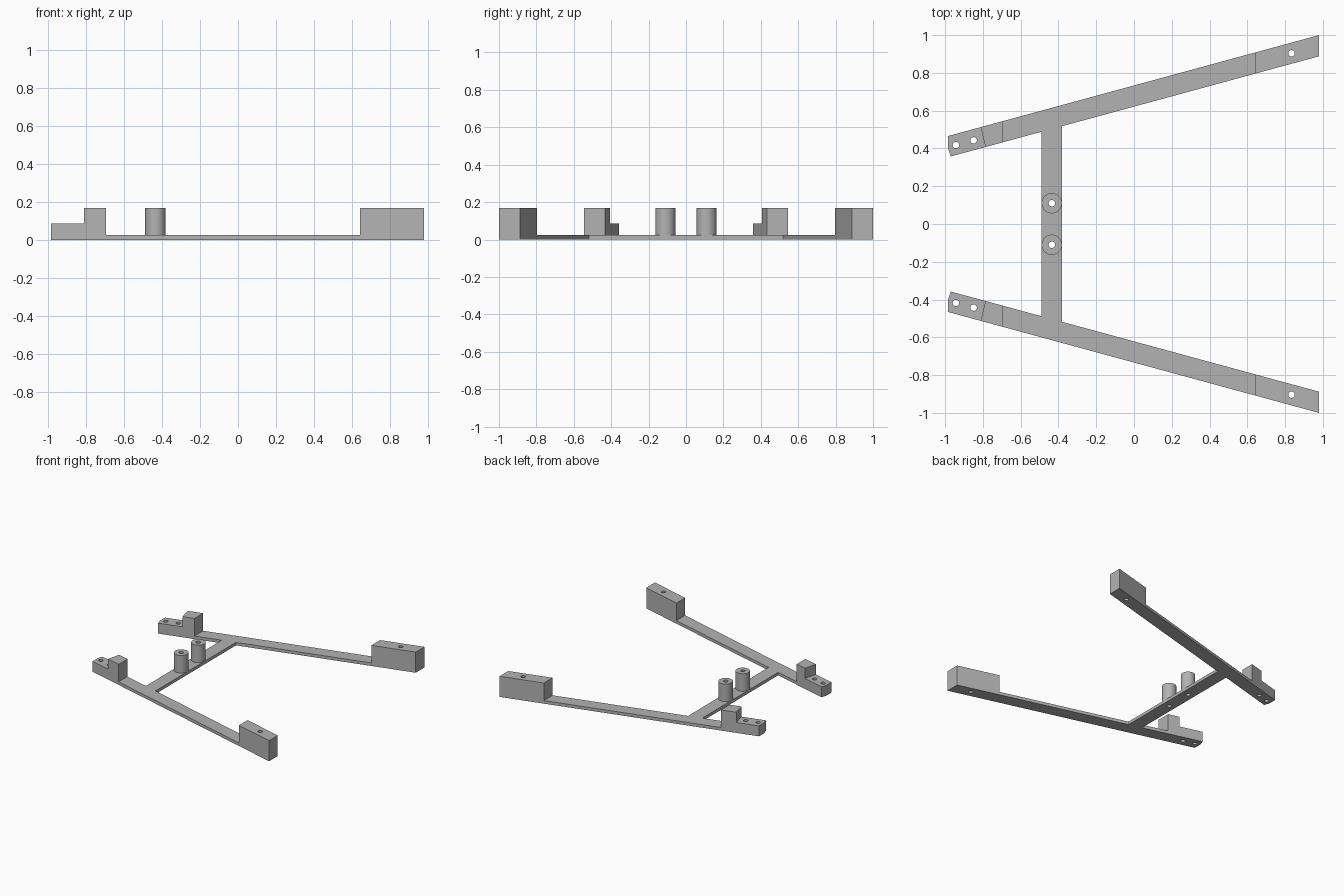
import bpy, bmesh

if "Cube" in bpy.data.objects:
    bpy.data.objects.remove(bpy.data.objects["Cube"])

SLOPE, WIDTH = 0.272, 0.112          # arm splay and arm width along y
PLATE, STEP, TALL = 0.025, 0.085, 0.168
BRIDGE_L, BRIDGE_R = -0.489, -0.381
BOSS_Y = 0.11

grey = bpy.data.materials.new("grey plastic")
grey.diffuse_color = (0.45, 0.45, 0.45, 1)
grey.use_nodes = True
grey.node_tree.nodes["Principled BSDF"].inputs["Base Color"].default_value = grey.diffuse_color


def inner_y(x):
    return 0.888 + SLOPE * (x - 0.98)


def finish(bm, name):
    bmesh.ops.recalc_face_normals(bm, faces=bm.faces)
    mesh = bpy.data.meshes.new(name)
    bm.to_mesh(mesh)
    bm.free()
    mesh.materials.append(grey)
    ob = bpy.data.objects.new(name, mesh)
    bpy.context.collection.objects.link(ob)
    return ob


def loft(name, sections):
    """Skin matching closed sections and cap both ends."""
    bm = bmesh.new()
    rows = [[bm.verts.new(p) for p in s] for s in sections]
    n = len(rows[0])
    for a, b in zip(rows, rows[1:]):
        for i in range(n):
            j = (i + 1) % n
            bm.faces.new((a[i], a[j], b[j], b[i]))
    bm.faces.new(rows[0])
    bm.faces.new(rows[-1])
    return finish(bm, name)


def cylinder(name, x, y, r, z0, z1, sides):
    bpy.ops.mesh.primitive_cylinder_add(vertices=sides, radius=r, depth=z1 - z0,
                                        location=(x, y, (z0 + z1) / 2))
    ob = bpy.context.object
    ob.name = name
    ob.data.materials.append(grey)
    return ob


def activate(ob):
    bpy.ops.object.select_all(action='DESELECT')
    ob.select_set(True)
    bpy.context.view_layer.objects.active = ob


def combine(ob, other, operation):
    mod = ob.modifiers.new("cut", 'BOOLEAN')
    mod.operation, mod.object, mod.solver = operation, other, 'EXACT'
    activate(ob)
    bpy.ops.object.modifier_apply(modifier=mod.name)
    bpy.data.objects.remove(other)


def drill(ob, x, y):
    combine(ob, cylinder("hole_cutter", x, y, 0.017, -0.1, 0.3, 32), 'DIFFERENCE')


# Splayed arm: stepped side profile carried across the width (t: 0 outer, 1 inner)
def arm_section(t, end_x):
    step_x = -0.812 + 0.026 * t
    profile = [(end_x, 0), (0.98, 0), (0.98, TALL), (0.644, TALL), (0.644, PLATE),
               (-0.695, PLATE), (-0.695, TALL), (step_x, TALL), (step_x, STEP), (end_x, STEP)]
    return [(x, inner_y(x) + WIDTH * (1 - t), z) for x, z in profile]


arm = loft("side_arms", [arm_section(0, -0.984), arm_section(0.6, -0.984), arm_section(1, -0.97)])
for hx, hy in ((-0.943, 0.418), (-0.849, 0.443), (0.834, 0.904)):
    drill(arm, hx, hy)

# Second arm on the other side
mirror = arm.modifiers.new("mirror", 'MIRROR')
mirror.use_axis = (False, True, False)
activate(arm)
bpy.ops.object.modifier_apply(modifier=mirror.name)
bpy.ops.object.shade_smooth_by_angle()

# Cross bridge between the arms
corners = [(BRIDGE_L, -inner_y(BRIDGE_L)), (BRIDGE_R, -inner_y(BRIDGE_R)),
           (BRIDGE_R, inner_y(BRIDGE_R)), (BRIDGE_L, inner_y(BRIDGE_L))]
bridge = loft("cross_bridge", [[(x, y, z) for x, y in corners] for z in (0, PLATE)])

# Round bosses with through holes
mid_x = (BRIDGE_L + BRIDGE_R) / 2
for y in (-BOSS_Y, BOSS_Y):
    combine(bridge, cylinder("boss", mid_x, y, 0.0538, 0.01, TALL, 48), 'UNION')
    drill(bridge, mid_x, y)
activate(bridge)
bpy.ops.object.shade_smooth_by_angle()
